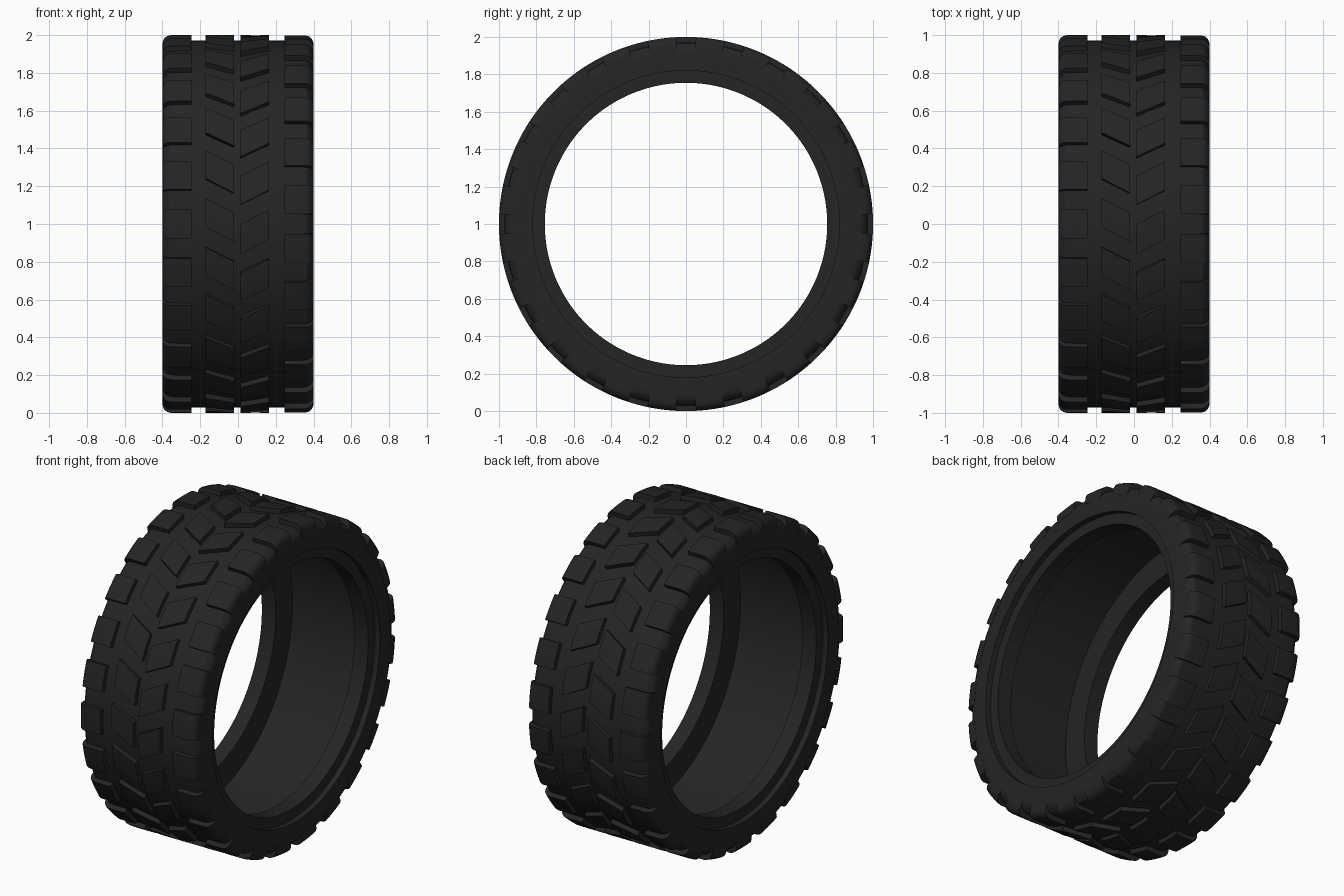
import bpy, bmesh, math

if "Cube" in bpy.data.objects:
    bpy.data.objects.remove(bpy.data.objects["Cube"])

STEP = math.radians(15)      # 24 tread blocks per row
SPAN = math.radians(8.9)     # angular length of a block

rubber = bpy.data.materials.new("black_rubber")
rubber.diffuse_color = (0.018, 0.018, 0.018, 1)
rubber.use_nodes = True
rubber.node_tree.nodes["Principled BSDF"].inputs["Base Color"].default_value = rubber.diffuse_color


def point(x, r, a):
    # wheel axis runs along x, angle 0 faces the front
    return (x, -r * math.cos(a), 1 + r * math.sin(a))


def finish(bm, name):
    bmesh.ops.recalc_face_normals(bm, faces=bm.faces)
    me = bpy.data.meshes.new(name)
    bm.to_mesh(me)
    bm.free()
    ob = bpy.data.objects.new(name, me)
    bpy.context.collection.objects.link(ob)
    me.materials.append(rubber)
    bpy.ops.object.select_all(action='DESELECT')
    ob.select_set(True)
    bpy.context.view_layer.objects.active = ob
    bpy.ops.object.shade_smooth_by_angle(angle=math.radians(30))


def sweep(bm, section, angles, skew=0.0, x_mid=0.0, closed=False):
    """Sweep a closed (x, r) section round the axis; skew slants it with x."""
    rings = [[bm.verts.new(point(x, r, a + skew * (x - x_mid))) for x, r in section]
             for a in angles]
    n = len(section)
    pairs = list(zip(rings, rings[1:]))
    if closed:
        pairs.append((rings[-1], rings[0]))
    for p, q in pairs:
        for i in range(n):
            j = (i + 1) % n
            bm.faces.new((p[i], p[j], q[j], q[i]))
    if not closed:
        bm.faces.new(rings[0])
        bm.faces.new(rings[-1])


def tread_row(name, section, centre, skew=0.0):
    bm = bmesh.new()
    xs = [x for x, r in section]
    x_mid = (min(xs) + max(xs)) / 2
    for k in range(24):
        start = math.radians(centre) + k * STEP - SPAN / 2
        sweep(bm, section, [start + SPAN * i / 5 for i in range(6)], skew, x_mid)
    finish(bm, name)


# Carcass: tread base, rounded shoulder, sidewall, stepped bead, hollow inside
half = [(0.33, 0.972), (0.365, 0.968), (0.388, 0.95), (0.397, 0.932), (0.40, 0.91),
        (0.40, 0.82), (0.365, 0.82), (0.365, 0.755), (0.27, 0.755), (0.27, 0.92)]
profile = half + [(-x, r) for x, r in reversed(half)]
bm = bmesh.new()
sweep(bm, profile, [2 * math.pi * i / 144 for i in range(144)], closed=True)
finish(bm, "tire_carcass")

# Shoulder blocks, staggered by half a step between the two sides
shoulder = [(0.245, 0.955), (0.245, 1.0), (0.355, 1.0), (0.375, 0.995), (0.39, 0.983),
            (0.398, 0.966), (0.40, 0.945), (0.40, 0.92), (0.36, 0.93)]
tread_row("right_shoulder_blocks", shoulder, 7.5)
tread_row("left_shoulder_blocks", [(-x, r) for x, r in shoulder], 0.0)


# Slanted centre blocks forming a chevron
def centre_section(x0, x1):
    return [(x0, 0.955), (x0, 1.0), (x1, 1.0), (x1, 0.955)]


slant = math.radians(4.5) / 0.152
tread_row("left_centre_blocks", centre_section(-0.172, -0.02), 1.2, -slant)
tread_row("right_centre_blocks", centre_section(0.013, 0.165), -2.4, slant)
